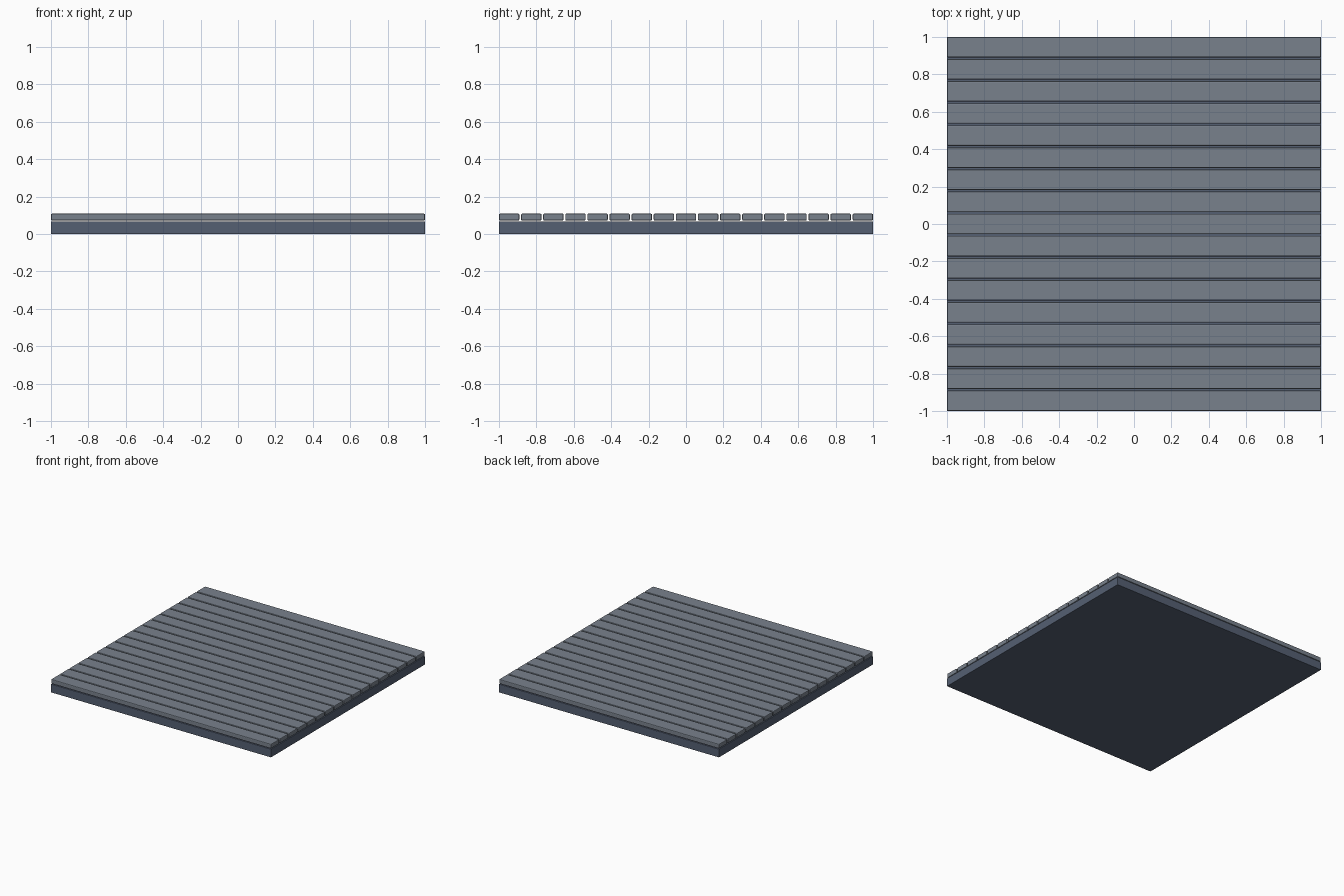
import bpy

if "Cube" in bpy.data.objects:
    bpy.data.objects.remove(bpy.data.objects["Cube"])

def material(name, rgb):
    m = bpy.data.materials.new(name)
    m.diffuse_color = (*rgb, 1)
    m.use_nodes = True
    m.node_tree.nodes["Principled BSDF"].inputs["Base Color"].default_value = m.diffuse_color
    return m

slab_mat = material("dark_slate", (0.09, 0.115, 0.17))
plank_mat = material("slate", (0.19, 0.22, 0.265))

def box(name, size, loc, bevel, mat):
    bpy.ops.mesh.primitive_cube_add(size=1, location=loc)
    ob = bpy.context.object
    ob.name = name
    ob.scale = size
    bpy.ops.object.transform_apply(location=False, rotation=False, scale=True)
    m = ob.modifiers.new("rounded_edges", 'BEVEL')
    m.width = bevel
    m.segments = 2
    ob.data.materials.append(mat)
    return ob

# Solid base slab
BASE_TOP = 0.068
box("base_slab", (2, 2, BASE_TOP), (0, 0, BASE_TOP / 2), 0.003, slab_mat)

# Deck planks running along x, resting just above the slab
COUNT, WIDTH = 17, 0.109
Z0, Z1 = 0.072, 0.109
pitch = (2 - WIDTH) / (COUNT - 1)
for i in range(COUNT):
    y = -1 + WIDTH / 2 + i * pitch
    box(f"deck_plank_{i + 1}", (2, WIDTH, Z1 - Z0), (0, y, (Z0 + Z1) / 2), 0.006, plank_mat)
